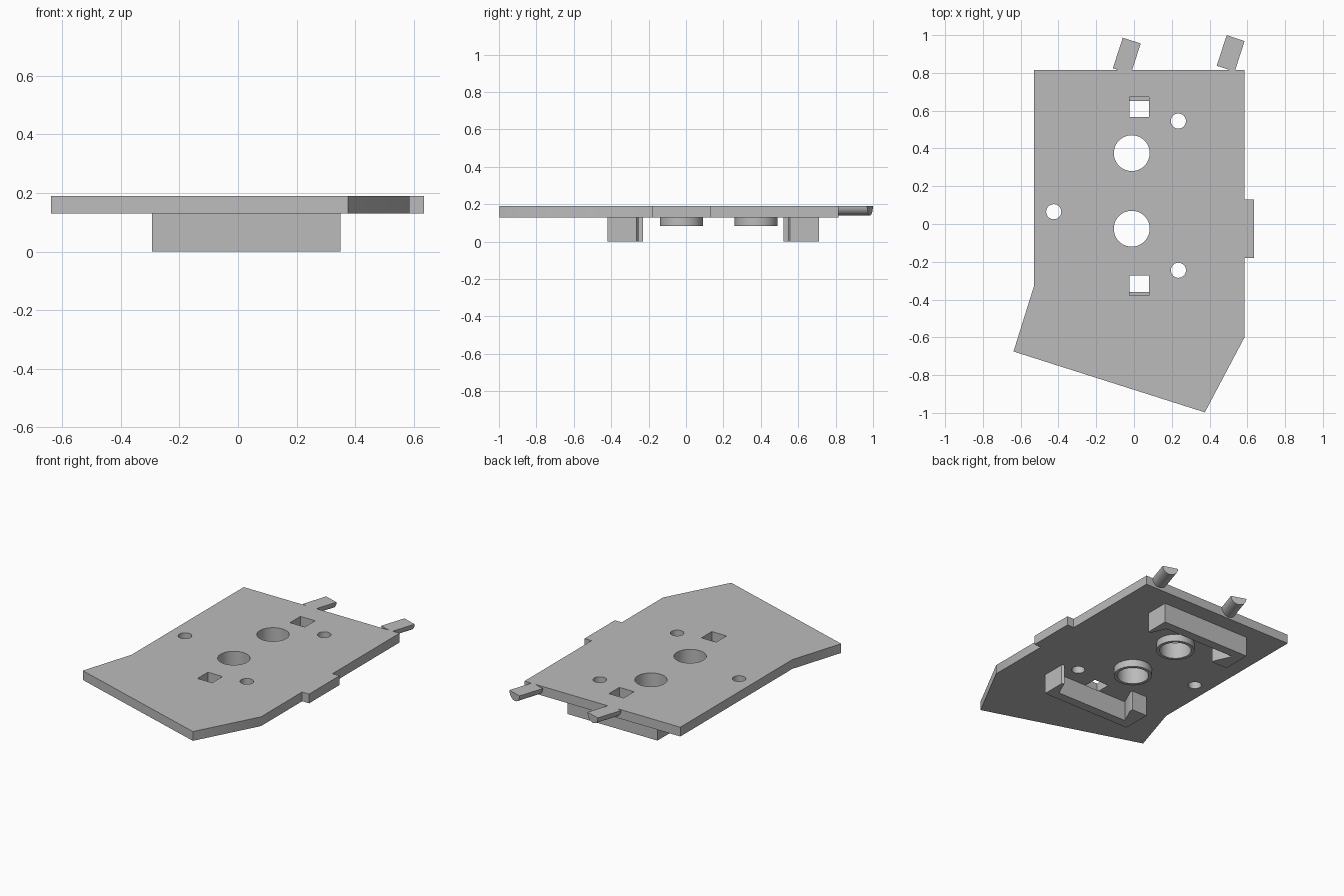
import bpy, math
from mathutils import Matrix

if "Cube" in bpy.data.objects:
    bpy.data.objects.remove(bpy.data.objects["Cube"])

grey = bpy.data.materials.new("plain grey")
grey.diffuse_color = (0.5, 0.5, 0.5, 1)
grey.use_nodes = True
grey.node_tree.nodes["Principled BSDF"].inputs["Base Color"].default_value = grey.diffuse_color


def circle(cx, cy, r, n=48):
    return [(cx + r * math.cos(2 * math.pi * i / n),
             cy + r * math.sin(2 * math.pi * i / n)) for i in range(n)]


def box(x0, x1, y0, y1):
    return [(x0, y0), (x1, y0), (x1, y1), (x0, y1)]


def extrude(name, loops, z0, z1, matrix=None):
    """Extrude a flat outline; loops after the first are holes."""
    cu = bpy.data.curves.new(name, 'CURVE')
    cu.dimensions = '2D'
    cu.fill_mode = 'BOTH'
    cu.extrude = (z1 - z0) / 2
    for pts in loops:
        sp = cu.splines.new('POLY')
        sp.points.add(len(pts) - 1)
        for p, (x, y) in zip(sp.points, pts):
            p.co = (x, y, 0, 1)
        sp.use_cyclic_u = True
    ob = bpy.data.objects.new(name, cu)
    bpy.context.collection.objects.link(ob)
    bpy.ops.object.select_all(action='DESELECT')
    ob.select_set(True)
    bpy.context.view_layer.objects.active = ob
    bpy.ops.object.convert(target='MESH')
    ob = bpy.context.object
    ob.data.transform(Matrix.Translation((0, 0, (z0 + z1) / 2)))
    if matrix:
        ob.data.transform(matrix)
    # weld the caps to the walls so the normals are consistent
    bpy.ops.object.mode_set(mode='EDIT')
    bpy.ops.mesh.select_all(action='SELECT')
    bpy.ops.mesh.remove_doubles(threshold=0.0001)
    bpy.ops.mesh.normals_make_consistent(inside=False)
    bpy.ops.object.mode_set(mode='OBJECT')
    bpy.ops.object.shade_smooth_by_angle(angle=math.radians(30))
    ob.data.materials.clear()
    ob.data.materials.append(grey)
    return ob


BOTTOM, TOP, MID_Y = 0.13, 0.19, 0.145
bores = [(-0.012, 0.375), (-0.012, -0.025)]

# main plate with round and square holes
outline = [(-0.53, 0.815), (0.585, 0.815), (0.585, 0.13), (0.635, 0.13),
           (0.635, -0.18), (0.585, -0.18), (0.585, -0.6), (0.375, -0.997),
           (-0.638, -0.675), (-0.53, -0.33)]
holes = [circle(x, y, 0.095) for x, y in bores]
holes += [circle(x, y, 0.04, 32) for x, y in
          [(0.235, 0.545), (0.235, -0.245), (-0.425, 0.065)]]
holes += [box(-0.025, 0.08, y - 0.053, y + 0.053) for y in (0.62, -0.325)]
extrude("plate", [outline] + holes, BOTTOM, TOP)

# collars under the two large bores
for i, (x, y) in enumerate(bores):
    extrude(f"bore_collar_{i + 1}", [circle(x, y, 0.115), circle(x, y, 0.095)],
            0.083, BOTTOM)

# open brackets under the plate, mirrored front to back
bracket = [(-0.293, -0.42), (0.35, -0.42), (0.35, -0.265), (0.335, -0.255),
           (0.29, -0.36), (-0.23, -0.36), (-0.18, -0.25), (-0.18, -0.23),
           (-0.293, -0.23)]
extrude("front_bracket", [bracket], 0, BOTTOM)
extrude("rear_bracket", [[(x, 2 * MID_Y - y) for x, y in bracket]], 0, BOTTOM)

# slanted half-round pegs on the rear edge, flat side up
half = [(0.05 * math.cos(math.pi + math.pi * i / 20),
         0.05 * math.sin(math.pi + math.pi * i / 20)) for i in range(21)]
lean = math.atan2(0.055, 0.17)
for name, x, y in [("left_peg", -0.012, 0.971), ("right_peg", 0.538, 0.984)]:
    m = (Matrix.Translation((x, y, TOP)) @ Matrix.Rotation(-lean, 4, 'Z')
         @ Matrix.Rotation(math.pi / 2, 4, 'X'))
    extrude(name, [half], 0, 0.17, m)
